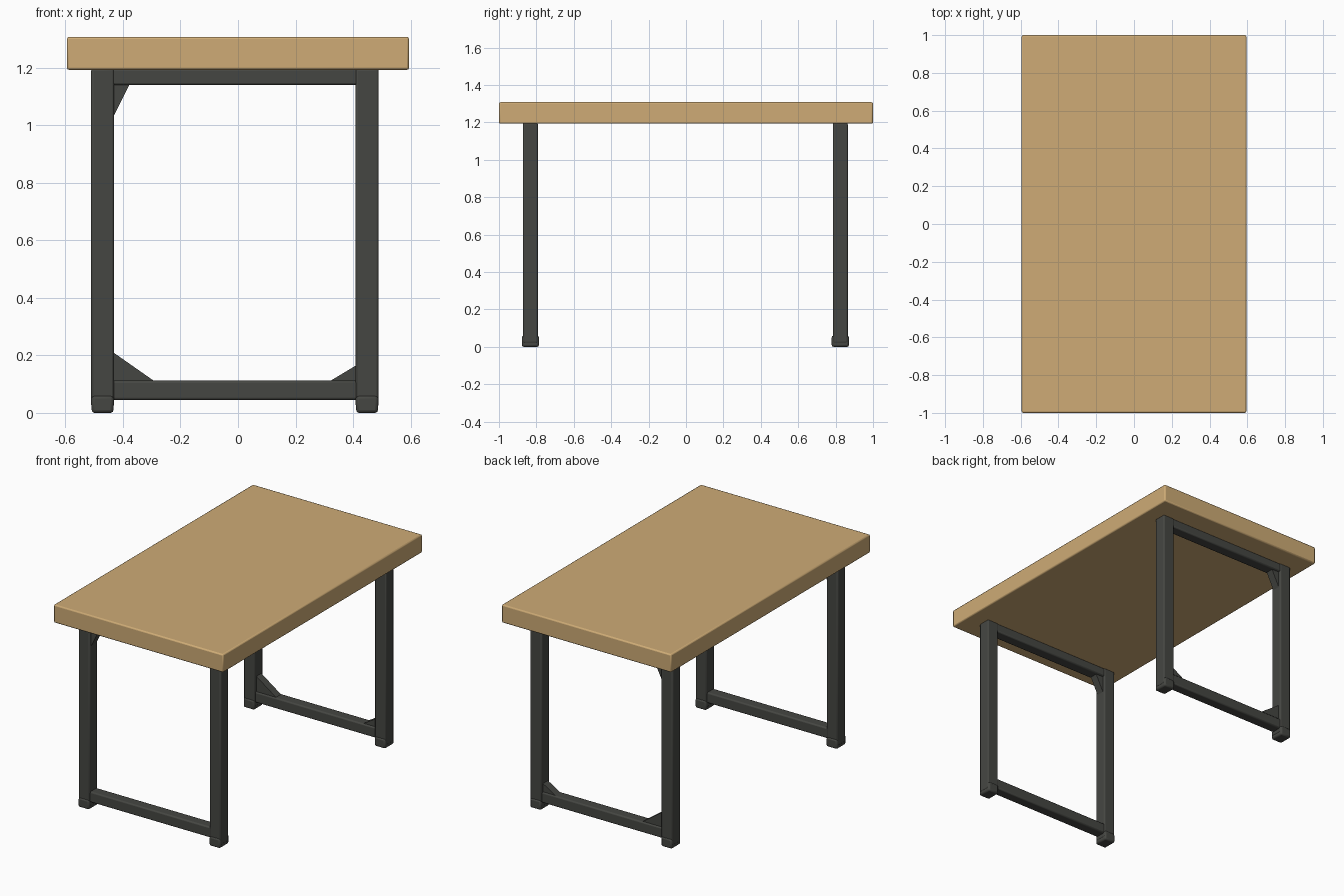
import bpy, bmesh
from mathutils import Vector

if "Cube" in bpy.data.objects:
    bpy.data.objects.remove(bpy.data.objects["Cube"])


def material(name, rgb):
    m = bpy.data.materials.new(name)
    m.diffuse_color = (*rgb, 1.0)
    m.use_nodes = True
    m.node_tree.nodes["Principled BSDF"].inputs["Base Color"].default_value = m.diffuse_color
    return m


WOOD = material("light wood", (0.62, 0.41, 0.18))
METAL = material("dark metal", (0.06, 0.062, 0.055))


def finish(bm, name, mat, bevel):
    bmesh.ops.recalc_face_normals(bm, faces=bm.faces)
    me = bpy.data.meshes.new(name)
    bm.to_mesh(me)
    bm.free()
    me.materials.append(mat)
    ob = bpy.data.objects.new(name, me)
    bpy.context.collection.objects.link(ob)
    if bevel:
        mod = ob.modifiers.new("Soft edges", 'BEVEL')
        mod.width = bevel
        mod.segments = 2
    bpy.ops.object.select_all(action='DESELECT')
    bpy.context.view_layer.objects.active = ob
    ob.select_set(True)
    bpy.ops.object.shade_smooth_by_angle(angle=0.6)
    return ob


def box(name, lo, hi, mat, bevel):
    bm = bmesh.new()
    bmesh.ops.create_cube(bm, size=1)
    lo, hi = Vector(lo), Vector(hi)
    for v in bm.verts:
        v.co = (lo + hi) / 2 + v.co * (hi - lo)
    return finish(bm, name, mat, bevel)


def gusset(name, x, y, z, dx, dz):
    """Triangular corner brace with its right angle at (x, z)."""
    bm = bmesh.new()
    pts = [(x, z), (x + dx, z), (x, z + dz)]
    face = bm.faces.new([bm.verts.new((a, y - 0.025, b)) for a, b in pts])
    ext = bmesh.ops.extrude_face_region(bm, geom=[face])["geom"]
    for v in ext:
        if isinstance(v, bmesh.types.BMVert):
            v.co.y += 0.05
    return finish(bm, name, METAL, 0)


# Thick wooden slab
box("table_top", (-0.595, -1, 1.193), (0.595, 1, 1.308), WOOD, 0.008)

# Two rectangular metal frames
X_LEFT, X_RIGHT, H = -0.471, 0.449, 0.04
for end, y in (("front", -0.832), ("back", 0.825)):
    for side, x in (("left", X_LEFT), ("right", X_RIGHT)):
        box(f"{end}_{side}_leg", (x - H, y - 0.04, 0.02),
            (x + H, y + 0.04, 1.197), METAL, 0.008)
        # Slightly wider foot
        box(f"{end}_{side}_foot", (x - H + 0.002, y - 0.046, 0.0),
            (x + H - 0.002, y + 0.046, 0.06), METAL, 0.01)
    box(f"{end}_upper_rail", (X_LEFT, y - 0.036, 1.14),
        (X_RIGHT, y + 0.036, 1.197), METAL, 0.008)
    box(f"{end}_lower_rail", (X_LEFT, y - 0.034, 0.045),
        (X_RIGHT, y + 0.034, 0.112), METAL, 0.008)
    # Small brace under the top
    gusset(f"{end}_upper_brace", X_LEFT + H - 0.005, y, 1.145, 0.06, -0.12)

# Braces in the lower corners of the back frame
gusset("back_left_lower_brace", X_LEFT + H - 0.005, 0.825, 0.107, 0.15, 0.105)
gusset("back_right_lower_brace", X_RIGHT - H + 0.005, 0.825, 0.107, -0.10, 0.06)
